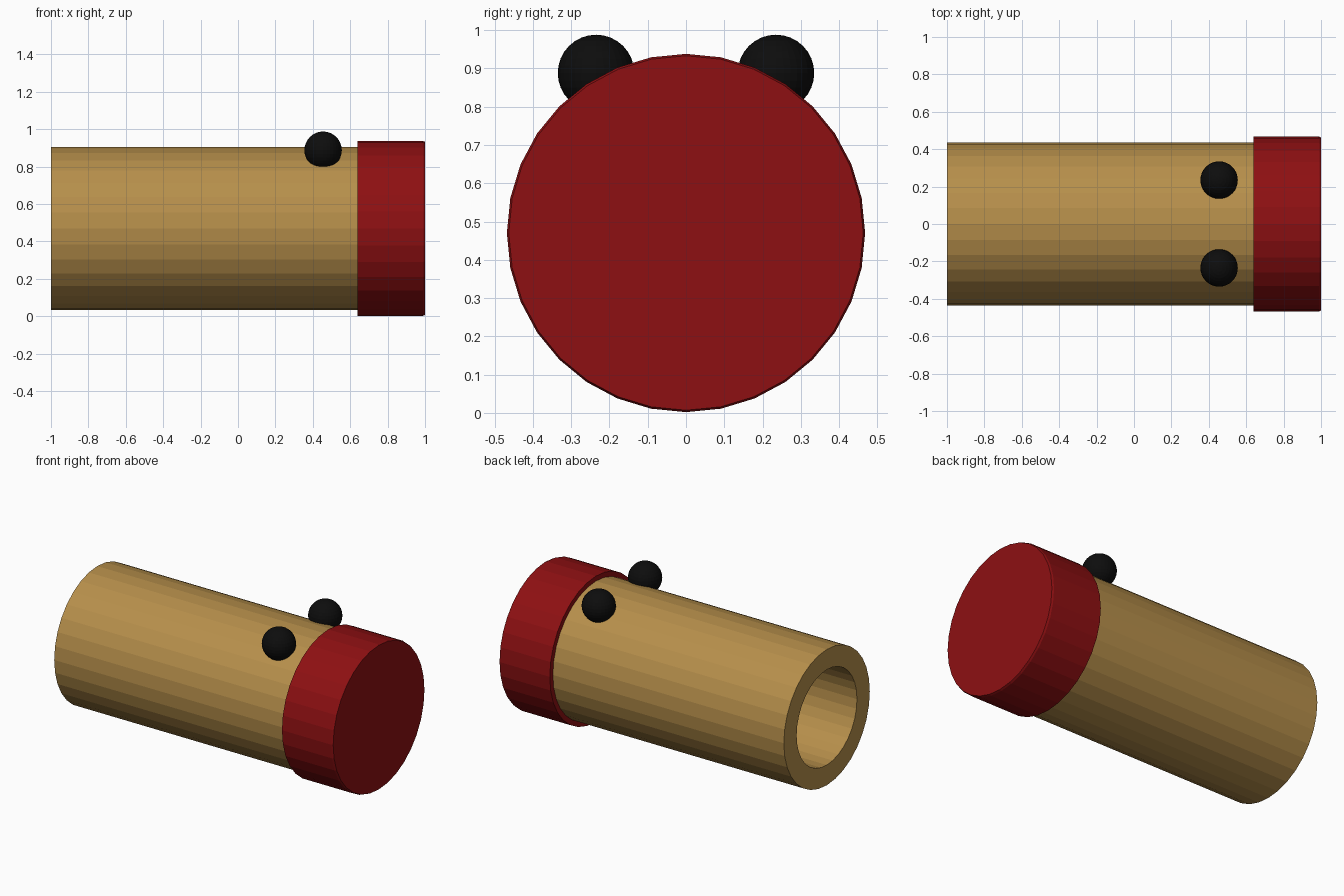
import bpy, bmesh, math
from mathutils import Matrix

if "Cube" in bpy.data.objects:
    bpy.data.objects.remove(bpy.data.objects["Cube"])

AXIS_Z = 0.47   # height of the tube axis
SIDES = 32


def material(name, rgb):
    m = bpy.data.materials.new(name)
    m.diffuse_color = (*rgb, 1)
    m.use_nodes = True
    m.node_tree.nodes["Principled BSDF"].inputs["Base Color"].default_value = m.diffuse_color
    return m


def add_object(name, bm, mat):
    bmesh.ops.recalc_face_normals(bm, faces=bm.faces)
    me = bpy.data.meshes.new(name)
    bm.to_mesh(me)
    bm.free()
    me.materials.append(mat)
    ob = bpy.data.objects.new(name, me)
    bpy.context.collection.objects.link(ob)
    return ob


def lathe(name, profile, mat, closed=False):
    """Revolve (x, radius) points about the long axis; open profiles get end caps."""
    bm = bmesh.new()
    rings = []
    for x, r in profile:
        angles = [2 * math.pi * i / SIDES for i in range(SIDES)]
        rings.append([bm.verts.new((x, r * math.sin(a), AXIS_Z + r * math.cos(a)))
                      for a in angles])
    pairs = list(zip(rings, rings[1:]))
    if closed:
        pairs.append((rings[-1], rings[0]))
    else:
        bm.faces.new(rings[0])
        bm.faces.new(rings[-1])
    for a, b in pairs:
        for i in range(SIDES):
            j = (i + 1) % SIDES
            bm.faces.new((a[i], a[j], b[j], b[i]))
    return add_object(name, bm, mat)


tan = material("tan", (0.47, 0.275, 0.07))
red = material("dark red", (0.27, 0.005, 0.006))
black = material("black", (0.004, 0.004, 0.004))

# Hollow tube, open at the left end
lathe("tube", [(-1, 0.436), (0.66, 0.436), (0.66, 0.306), (-1, 0.306)], tan, closed=True)

# End cap with a fine chamfer on its outer rim
lathe("end_cap", [(0.64, 0.468), (0.988, 0.468), (1.0, 0.463)], red)

# Pair of ball knobs on top
for side, y in (("front", -0.235), ("back", 0.235)):
    bm = bmesh.new()
    bmesh.ops.create_uvsphere(bm, u_segments=32, v_segments=16, radius=0.1,
                              matrix=Matrix.Translation((0.455, y, 0.888)))
    add_object(side + "_knob", bm, black)
